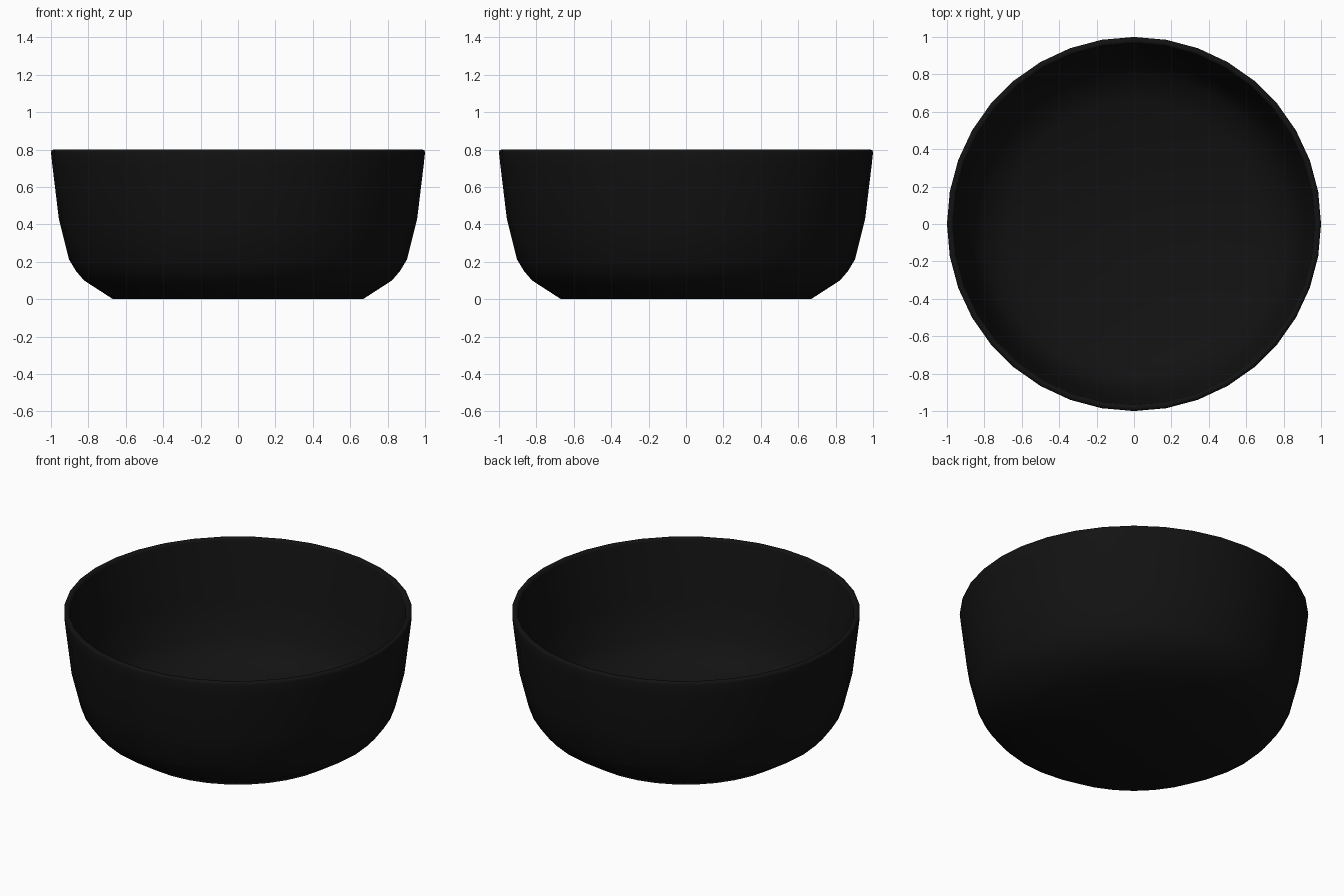
import bpy, bmesh, math

if "Cube" in bpy.data.objects:
    bpy.data.objects.remove(bpy.data.objects["Cube"])

SEGMENTS = 36

# Closed cross-section (radius, height): outer base, outer wall, rounded rim, inner wall, floor
profile = [
    (0.0, 0.0), (0.668, 0.0), (0.823, 0.10), (0.866, 0.15), (0.904, 0.213),
    (0.958, 0.43), (0.993, 0.72), (1.0, 0.785), (0.997, 0.796), (0.988, 0.80),
    (0.977, 0.80), (0.969, 0.796), (0.966, 0.785),
    (0.928, 0.435), (0.876, 0.225), (0.842, 0.17), (0.806, 0.127),
    (0.66, 0.03), (0.0, 0.03),
]

# Spin the section into the bowl
bm = bmesh.new()
verts = [bm.verts.new((r, 0, z)) for r, z in profile]
edges = [bm.edges.new(pair) for pair in zip(verts, verts[1:])]
bmesh.ops.spin(bm, geom=verts + edges, cent=(0, 0, 0), axis=(0, 0, 1),
               angle=math.tau, steps=SEGMENTS, use_duplicate=False)
bmesh.ops.remove_doubles(bm, verts=bm.verts[:], dist=0.0005)
bmesh.ops.recalc_face_normals(bm, faces=bm.faces[:])
mesh = bpy.data.meshes.new("bowl")
bm.to_mesh(mesh)
bm.free()

bowl = bpy.data.objects.new("bowl", mesh)
bpy.context.collection.objects.link(bowl)

# Black glaze
glaze = bpy.data.materials.new("black_glaze")
glaze.diffuse_color = (0.006, 0.006, 0.006, 1)
glaze.use_nodes = True
glaze.node_tree.nodes["Principled BSDF"].inputs["Base Color"].default_value = glaze.diffuse_color
mesh.materials.append(glaze)

# Smooth surface
bpy.context.view_layer.objects.active = bowl
bowl.select_set(True)
bpy.ops.object.shade_smooth_by_angle(angle=math.radians(60))
